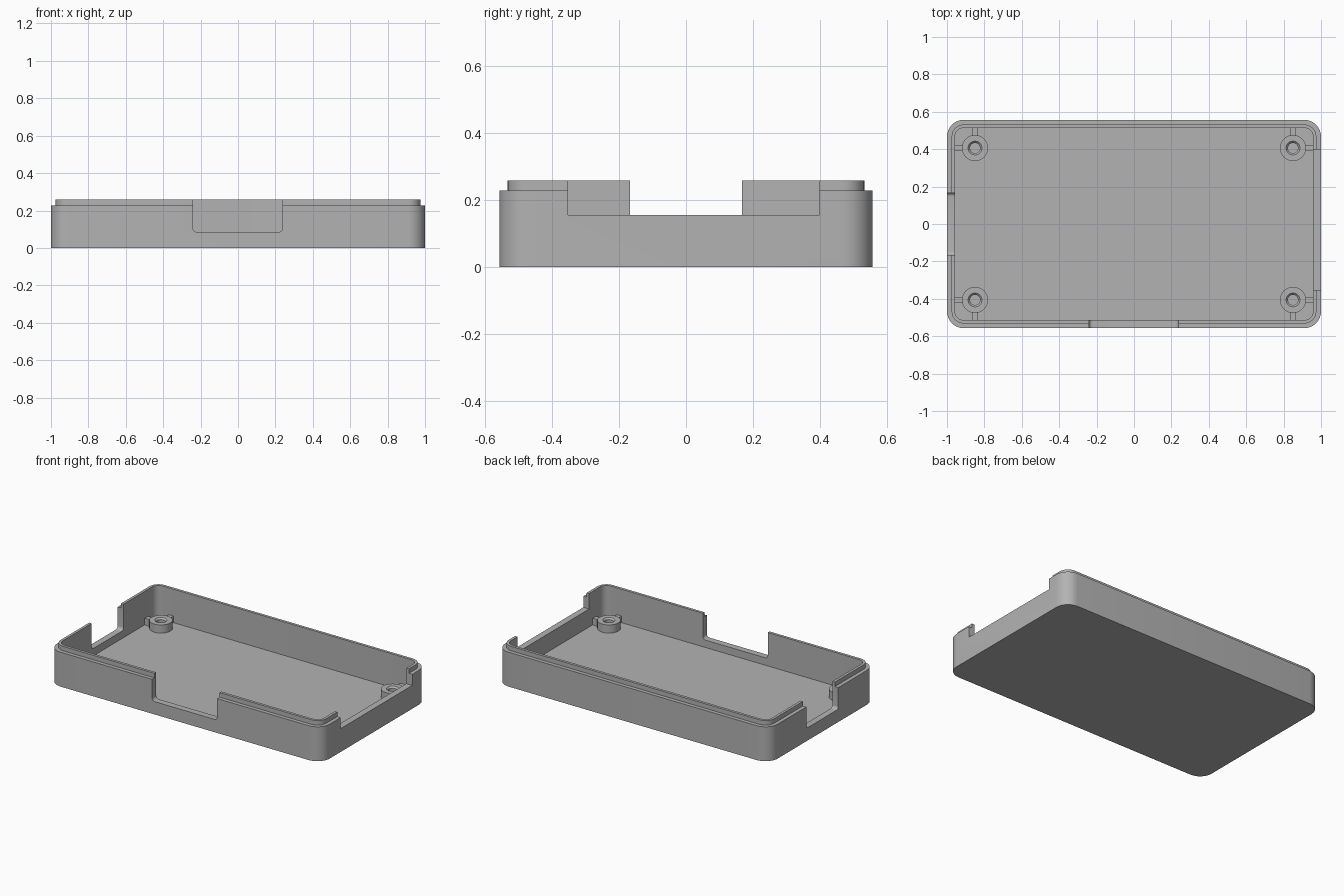
import bpy, bmesh
from math import cos, sin, pi, radians

cube = bpy.data.objects.get("Cube")
if cube:
    bpy.data.objects.remove(cube)

HX, HY = 1.0, 0.557          # outer half sizes
RIM, TOP = 0.228, 0.258      # outer rim and lip heights
WALL, STEP = 0.043, 0.025    # wall thickness, lip setback
FLOOR, LEDGE = 0.036, 0.085  # floor and port sill heights
RADIUS = 0.09

grey = bpy.data.materials.new("grey_plastic")
grey.use_nodes = True
colour = (0.45, 0.45, 0.45, 1)
grey.diffuse_color = colour
grey.node_tree.nodes["Principled BSDF"].inputs["Base Color"].default_value = colour


def rounded_rect(inset, z):
    r = RADIUS - inset
    points = []
    for k, (sx, sy) in enumerate([(1, 1), (-1, 1), (-1, -1), (1, -1)]):
        for i in range(9):
            a = (k + i / 8) * pi / 2
            points.append((sx * (HX - RADIUS) + r * cos(a),
                           sy * (HY - RADIUS) + r * sin(a), z))
    return points


def circle(cx, cy, r, z, n=32):
    return [(cx + r * cos(2 * pi * i / n), cy + r * sin(2 * pi * i / n), z)
            for i in range(n)]


def loft(name, rings):
    """Closed solid through equal-length rings, capped at both ends."""
    bm = bmesh.new()
    loops = [[bm.verts.new(p) for p in ring] for ring in rings]
    n = len(loops[0])
    for a, b in zip(loops, loops[1:]):
        for i in range(n):
            j = (i + 1) % n
            bm.faces.new((a[i], a[j], b[j], b[i]))
    bm.faces.new(loops[0][::-1])
    bm.faces.new(loops[-1])
    bmesh.ops.recalc_face_normals(bm, faces=bm.faces)
    mesh = bpy.data.meshes.new(name)
    bm.to_mesh(mesh)
    bm.free()
    mesh.materials.append(grey)
    obj = bpy.data.objects.new(name, mesh)
    bpy.context.collection.objects.link(obj)
    return obj


def select(obj):
    bpy.ops.object.select_all(action='DESELECT')
    obj.select_set(True)
    bpy.context.view_layer.objects.active = obj


def smooth(obj):
    select(obj)
    bpy.ops.object.shade_smooth_by_angle(angle=radians(30))


def box(name, x0, x1, y0, y1, z0, z1):
    return loft(name, [[(x0, y0, z), (x1, y0, z), (x1, y1, z), (x0, y1, z)]
                       for z in (z0, z1)])


def slot_profile(lo, hi, z, r):
    """Upright slot outline with rounded lower corners."""
    arc = [i * pi / 12 for i in range(7)]
    return ([(lo, 0.4)]
            + [(lo + r - r * cos(a), z + r - r * sin(a)) for a in arc]
            + [(hi - r + r * sin(a), z + r - r * cos(a)) for a in arc]
            + [(hi, 0.4)])


# Tray with a stepped lip
tray = loft("tray_shell", [
    rounded_rect(0, 0), rounded_rect(0, RIM), rounded_rect(STEP, RIM),
    rounded_rect(STEP, TOP), rounded_rect(WALL, TOP), rounded_rect(WALL, FLOOR)])

# Openings in the front and both end walls
front = slot_profile(-0.24, 0.237, LEDGE, 0.02)
side = slot_profile(-0.167, 0.167, LEDGE, 0.02)
cutters = [
    loft("front_port_cutter", [[(u, y, z) for u, z in front] for y in (-0.7, -0.47)]),
    loft("side_port_cutter", [[(x, u, z) for u, z in side] for x in (-1.1, -0.9)]),
    box("wide_port_cutter", 0.9, 1.1, -0.352, 0.398, 0.155, 0.4)]
for cutter in cutters:
    cutter.hide_render = True
    mod = tray.modifiers.new("opening", 'BOOLEAN')
    mod.operation = 'DIFFERENCE'
    mod.solver = 'EXACT'
    mod.object = cutter
    select(tray)
    bpy.ops.object.modifier_apply(modifier=mod.name)
    bpy.data.objects.remove(cutter)
smooth(tray)

# Screw posts, each braced to its two nearest walls
PX, PY, POST = 0.85, 0.406, 0.09
for sy, end in ((-1, "front"), (1, "back")):
    for sx, hand in ((-1, "right"), (1, "left")):
        x, y = sx * PX, sy * PY
        post = loft(f"{end}_{hand}_screw_post", [
            circle(x, y, r, z) for r, z in
            ((0.07, 0.02), (0.07, POST), (0.037, POST),
             (0.027, POST - 0.01), (0.027, FLOOR + 0.002))])
        smooth(post)
        xs = sorted((x + sx * 0.062, sx * (HX - WALL + 0.01)))
        ys = sorted((y + sy * 0.062, sy * (HY - WALL + 0.01)))
        box(f"{end}_{hand}_side_rib", *xs, y - 0.017, y + 0.017, 0.02, 0.08)
        box(f"{end}_{hand}_end_rib", x - 0.017, x + 0.017, *ys, 0.02, 0.08)
